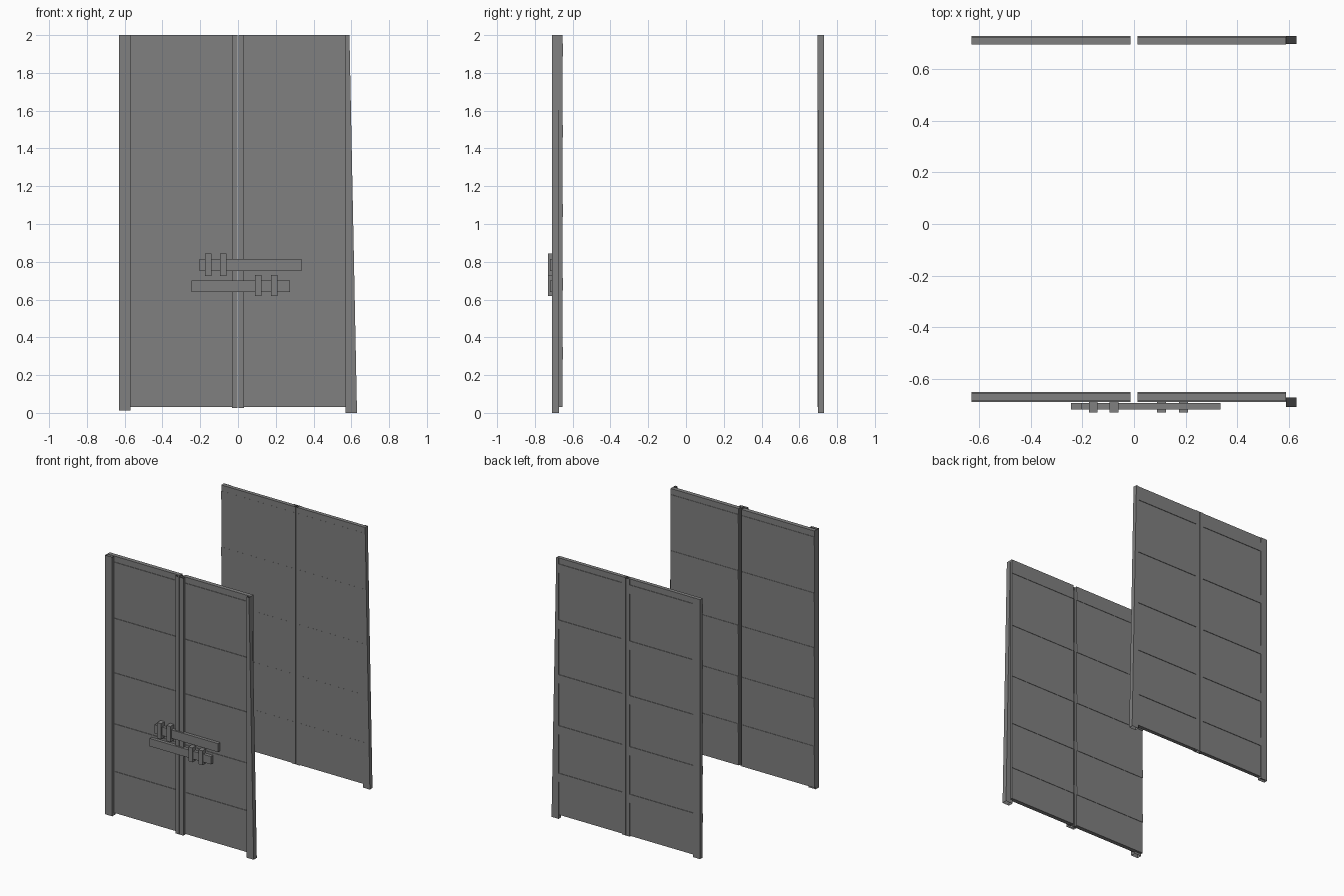
import bpy, bmesh

if "Cube" in bpy.data.objects:
    bpy.data.objects.remove(bpy.data.objects["Cube"])

grey = bpy.data.materials.new("iron_grey")
grey.diffuse_color = (0.216, 0.216, 0.216, 1)
grey.use_nodes = True
grey.node_tree.nodes["Principled BSDF"].inputs["Base Color"].default_value = grey.diffuse_color


def box(name, x, y, z, top_x1=None, caps=True):
    """Box from ranges; top_x1 slants the +x side, caps=False leaves the ends open."""
    bm = bmesh.new()
    bmesh.ops.create_cube(bm, size=1)
    for v in bm.verts:
        right, back, up = (c > 0 for c in v.co)
        v.co = (x[right], y[back], z[up])
        if right and up and top_x1 is not None:
            v.co.x = top_x1
    bmesh.ops.recalc_face_normals(bm, faces=bm.faces)
    if not caps:
        bm.normal_update()
        ends = [f for f in bm.faces if abs(f.normal.z) > 0.9]
        bmesh.ops.delete(bm, geom=ends, context='FACES')
    mesh = bpy.data.meshes.new(name)
    bm.to_mesh(mesh)
    bm.free()
    mesh.materials.append(grey)
    obj = bpy.data.objects.new(name, mesh)
    bpy.context.collection.objects.link(obj)
    return obj


RAIL_TOPS = (1.955, 1.525, 1.106, 0.715, 0.35)
GAP = 0.0135


def gate(label, panel_y, rail_y, stile_y):
    # two leaves with a gap between them
    for side, x in (("left", (-0.63, -GAP)), ("right", (GAP, 0.59))):
        box(f"{label}_{side}_panel", x, panel_y, (0.03, 2.0))
        # horizontal rails
        for i, z in enumerate(RAIL_TOPS):
            box(f"{label}_{side}_rail_{i + 1}", x, rail_y, (z - 0.068, z))
    # upright stiles, with open ends
    box(f"{label}_left_stile", (-0.63, -0.57), stile_y, (0.012, 2.0), caps=False)
    box(f"{label}_left_centre_stile", (-0.033, -0.002), stile_y, (0.025, 2.0), caps=False)
    box(f"{label}_right_centre_stile", (0.002, 0.033), stile_y, (0.025, 2.0), caps=False)
    # flared hinge post
    box(f"{label}_hinge_post", (0.57, 0.63), stile_y, (0.0, 2.0), top_x1=0.59, caps=False)


gate("front", (-0.687, -0.655), (-0.691, -0.652), (-0.71, -0.672))
gate("back", (0.697, 0.726), (0.6965, 0.73), (0.698, 0.73))

# sliding bolts with their brackets on the front gate
bolts = (
    ("upper", (-0.205, 0.335), (0.75, 0.815), (-0.175, -0.095), (0.725, 0.845)),
    ("lower", (-0.245, 0.275), (0.64, 0.70), (0.09, 0.175), (0.62, 0.73)),
)
for label, x, z, bracket_x, bracket_z in bolts:
    box(f"{label}_bolt", x, (-0.72, -0.695), z)
    for i, bx in enumerate(bracket_x):
        box(f"{label}_bracket_{i + 1}", (bx, bx + 0.034), (-0.731, -0.688), bracket_z)
